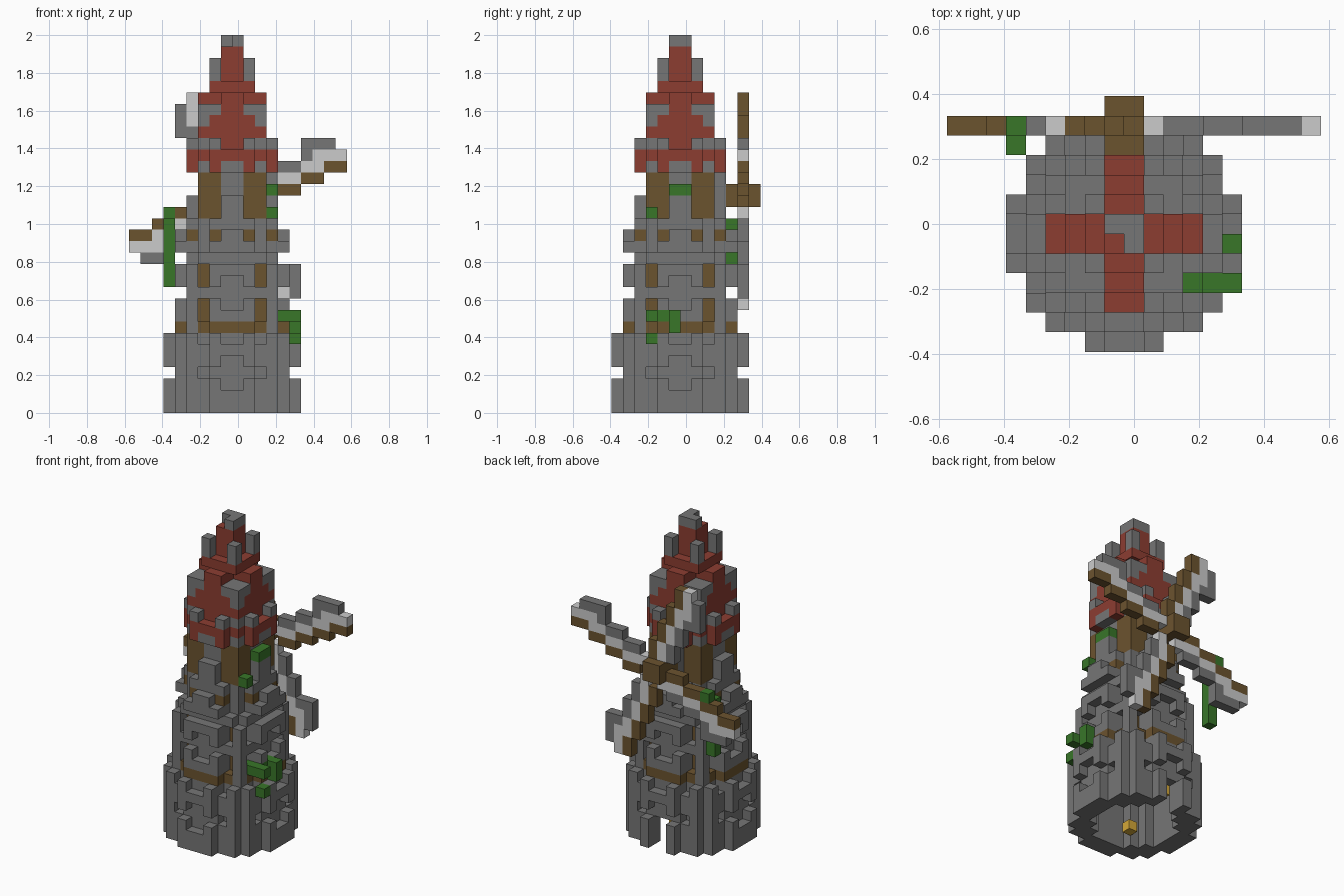
import bpy
import bmesh
from mathutils import Vector

if "Cube" in bpy.data.objects:
    bpy.data.objects.remove(bpy.data.objects["Cube"], do_unlink=True)

S = 2 / 33                                   # edge of one block
ORIGIN = Vector((-S / 2, -S / 2, 0))         # tower axis
COLOURS = {
    "stone_grey": (0.182, 0.182, 0.182),
    "roof_red": (0.265, 0.047, 0.031),
    "timber_brown": (0.148, 0.087, 0.028),
    "leaf_green": (0.04, 0.18, 0.022),
    "sail_white": (0.6, 0.6, 0.6),
    "lamp_yellow": (0.66, 0.39, 0.04),
}
GREY, RED, BROWN, GREEN, WHITE, YELLOW = COLOURS
DISCS = {6: (6, 6, 5, 5, 4, 2), 5: (5, 5, 4, 4, 2), 4: (4, 4, 3, 2),
         3: (3, 3, 3), 2: (2, 2), 1: (1,)}
parts = {}


def make_material(name, rgb):
    mat = bpy.data.materials.new(name)
    mat.use_nodes = True
    mat.diffuse_color = (*rgb, 1)
    mat.node_tree.nodes["Principled BSDF"].inputs["Base Color"].default_value = (*rgb, 1)
    return mat


def box(part, colour, xs, ys, zs):
    """Fill an inclusive range of blocks."""
    cells = parts.setdefault(part, {})
    for i in range(xs[0], xs[1] + 1):
        for j in range(ys[0], ys[1] + 1):
            for k in range(zs[0], zs[1] + 1):
                cells[i, j, k] = colour


def ring(i):
    """Index of a block counted outward from the axis."""
    return i if i >= 0 else -1 - i


def in_disc(i, j, radius):
    a, b = ring(i), ring(j)
    return radius > 0 and b < radius and a < DISCS[radius][b]


def disc(part, radius, layers, rule, hollow=0):
    """Stack round layers; rule(a, b, k) gives a colour or None."""
    cells = parts.setdefault(part, {})
    for k in layers:
        for i in range(-radius, radius):
            for j in range(-radius, radius):
                if in_disc(i, j, radius) and not in_disc(i, j, hollow):
                    a, b = sorted((ring(i), ring(j)))
                    colour = rule(a, b, k)
                    if colour:
                        cells[i, j, k] = colour


def four_sides(part, colour, a, b, layers):
    """Repeat a block on all four sides, mirrored."""
    for p, q in ((a, b), (b, a)):
        for i in (p, -1 - p):
            for j in (q, -1 - q):
                box(part, colour, (i, i), (j, j), layers)


# Climbing leaves
box("lower_leaves", GREEN, (3, 5), (-3, -3), (8, 8))
box("lower_leaves", GREEN, (5, 5), (-3, -3), (6, 6))
box("lower_leaves", GREEN, (4, 4), (-2, -1), (8, 8))
box("lower_leaves", GREEN, (5, 5), (-1, -1), (7, 8))
box("upper_leaves", GREEN, (3, 3), (-1, 0), (19, 19))
box("upper_leaves", GREEN, (3, 3), (-3, -3), (17, 17))
box("hanging_vine", GREEN, (-6, -6), (5, 5), (17, 17))
box("hanging_vine", GREEN, (-6, -6), (4, 4), (11, 16))


# Stone base: hollow, with a groove and notched panels in the outer ring
def base_rule(a, b, k):
    if b == 5 and (k == 3 or (a == 0 and k in (2, 4, 6))):
        return None
    if a == 2 and b == 4 and k in (3, 6):
        return None
    return GREY


disc("stone_base", 6, range(7), base_rule, hollow=4)
for door_block in [(i, j, k) for i in (-1, 0) for j in (4, 5) for k in range(3)]:
    parts["stone_base"].pop(door_block, None)
box("door_lamp", YELLOW, (-1, -1), (3, 3), (2, 2))
box("inner_lamp", YELLOW, (-2, -2), (-3, -3), (1, 1))

# Timber belt and tapering shaft
disc("timber_belt", 5, [7], lambda a, b, k: GREY if a == 3 else BROWN)


def shaft_rule(a, b, k):
    framed = a == 2 and b == 2 and k in (8, 9, 11, 12)
    inlay = a == 1 and b == 3 and k == 15
    return BROWN if framed or inlay else GREY


disc("tower_shaft", 4, range(8, 17), shaft_rule)

# Raised stone panels on the shaft
four_sides("stone_panels", GREY, 0, 4, (8, 8))
four_sides("stone_panels", GREY, 1, 4, (8, 9))
four_sides("stone_panels", GREY, 0, 4, (12, 12))
four_sides("stone_panels", GREY, 1, 4, (11, 12))
four_sides("stone_panels", GREY, 0, 4, (14, 15))
four_sides("stone_panels", GREY, 1, 4, (14, 14))
four_sides("corner_posts", GREY, 3, 3, (8, 12))
four_sides("corner_posts", GREY, 2, 3, (10, 10))
four_sides("corner_posts", GREY, 2, 3, (13, 13))

# Timber loft with stone pilasters
disc("timber_loft", 3, range(17, 21), lambda a, b, k: BROWN if a else GREY)
four_sides("stone_pilasters", GREY, 0, 3, (17, 18))
box("stone_pilasters", GREY, (-1, 0), (3, 3), (19, 20))


# Stepped roof: red body, grey caps away from the centre ridges
def eaves_rule(a, b, k):
    if k == 21 and ((a == 0 and b == 3) or (a == 2 and b == 2)):
        return GREY
    if k == 23:
        return None if (a == 0 and b == 3) else (GREY if a else RED)
    return RED


def middle_rule(a, b, k):
    if k == 27:
        return RED if a == 0 else None
    if a and (k == 26 or (k == 25 and b == 2 and a == 2)):
        return GREY
    return RED


def upper_rule(a, b, k):
    if a == 0 and b == 1 and k > 28:
        return None
    return GREY if a and k > 28 else RED


disc("roof_eaves", 4, range(21, 24), eaves_rule)
disc("roof_middle", 3, range(24, 28), middle_rule)
disc("roof_upper", 2, range(28, 31), upper_rule)
disc("roof_tip", 1, [31], lambda a, b, k: RED)
disc("roof_cap", 1, [32], lambda a, b, k: GREY)
parts["roof_cap"].pop((-1, -1, 32))

# Windmill hub and axle
box("sail_hub", BROWN, (-1, 0), (4, 6), (18, 19))

# One stepped sail, turned four times about the hub
spar = [(a, a // 2 - 1) for a in range(2, 10)]
cloth = [(a, b + 1) for a, b in spar] + [(1, 1), (7, 4)]
edge = [(a, b + 2) for a, b in spar if a < 7] + [(6, 5), (7, 5), (8, 5)]
for turn, name in enumerate(("left", "upper", "right", "lower")):
    for blocks, colour in ((edge, GREY), (cloth, WHITE), (spar, BROWN)):
        for a, b in blocks:
            for _ in range(turn):
                a, b = -b, a
            box(name + "_sail", colour, (a, a), (5, 5), (18 + b, 18 + b))


# Turn every part into a mesh of its outer faces
def build(name, cells, materials):
    used = list(dict.fromkeys(cells.values()))
    bm = bmesh.new()
    verts = {}

    def corner(p):
        if p not in verts:
            verts[p] = bm.verts.new(ORIGIN + Vector(p) * S)
        return verts[p]

    for cell, colour in cells.items():
        for axis in range(3):
            u, v = (axis + 1) % 3, (axis + 2) % 3
            for side in (0, 1):
                beside = list(cell)
                beside[axis] += 2 * side - 1
                if tuple(beside) in cells:
                    continue
                loop = []
                for du, dv in ((0, 0), (1, 0), (1, 1), (0, 1)):
                    p = list(cell)
                    p[axis] += side
                    p[u] += du
                    p[v] += dv
                    loop.append(corner(tuple(p)))
                face = bm.faces.new(loop if side else loop[::-1])
                face.material_index = used.index(colour)
    mesh = bpy.data.meshes.new(name)
    bm.to_mesh(mesh)
    bm.free()
    for colour in used:
        mesh.materials.append(materials[colour])
    bpy.context.collection.objects.link(bpy.data.objects.new(name, mesh))


palette = {n: make_material(n, rgb) for n, rgb in COLOURS.items()}
filled = set()
for part_name, part_cells in parts.items():
    fresh = {c: m for c, m in part_cells.items() if c not in filled}
    filled.update(fresh)
    if fresh:
        build(part_name, fresh, palette)
